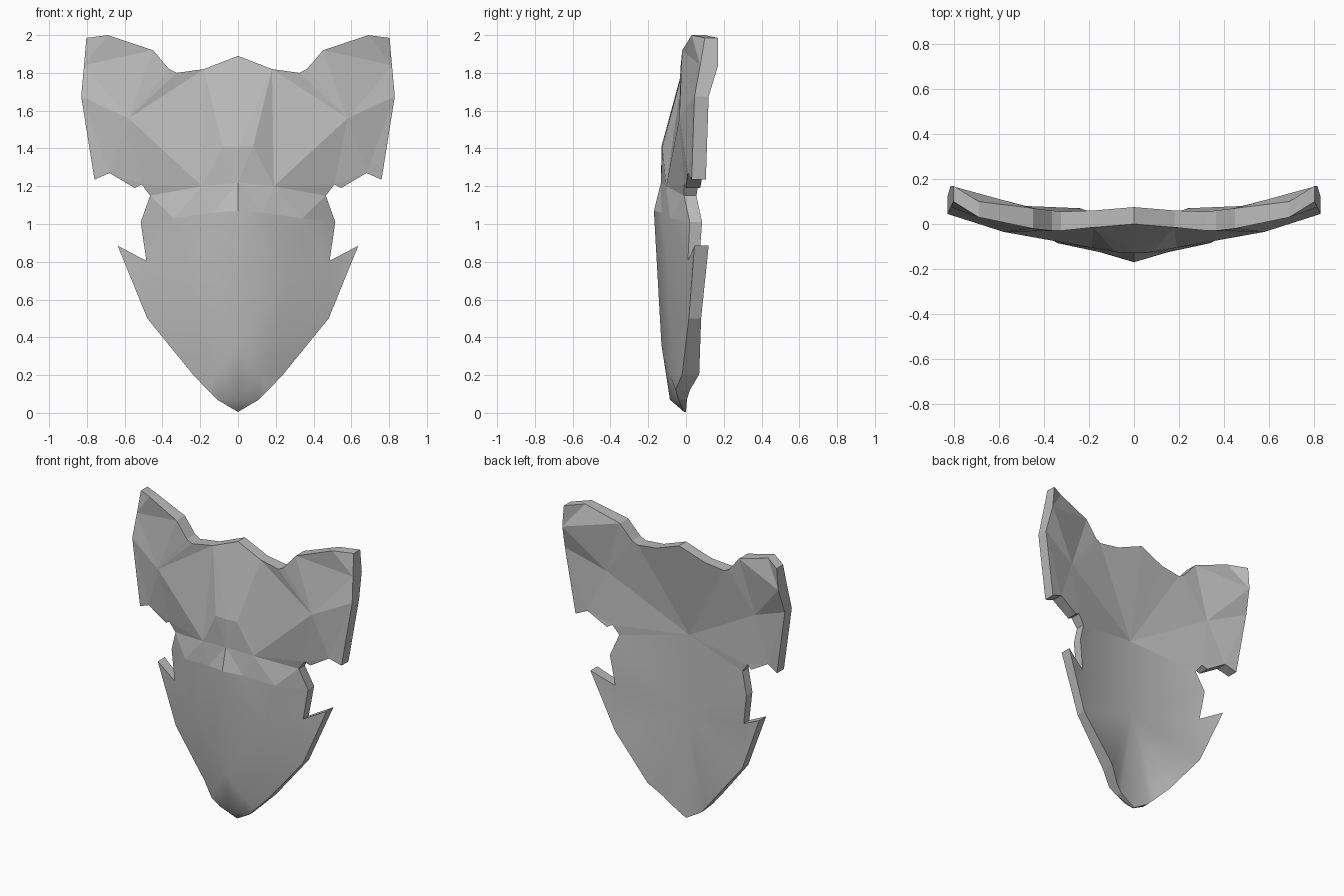
import bpy
import bmesh
from mathutils import Vector
from mathutils.geometry import delaunay_2d_cdt

cube = bpy.data.objects.get("Cube")
if cube:
    bpy.data.objects.remove(cube)

# Half outline from crown to chin: x, z, front y, back y
RIM = [
    (0, 1.89, 0, .075), (.18, 1.82, -.015, .06), (.325, 1.8, -.03, .055),
    (.365, 1.82, -.03, .06), (.45, 1.92, -.02, .07), (.69, 2, .03, .1),
    (.803, 1.985, .1, .17), (.815, 1.84, .075, .17), (.83, 1.675, .045, .12),
    (.76, 1.235, .03, .105), (.68, 1.27, .01, .09), (.545, 1.19, 0, .075),
    (.51, 1.21, -.01, .065), (.465, 1.15, -.01, .055), (.515, 1.01, .02, .085),
    (.485, .805, .01, .07), (.637, .885, .045, .12), (.48, .5, .015, .08),
    (.24, .205, -.02, .07), (.16, .12, -.055, .02), (.11, .07, -.04, .005), (0, .005, -.01, 0),
]
# Centre line from chin up to crown: x, z, y
FRONT_RIDGE = [(0, .07, -.085), (0, .36, -.13), (0, 1.07, -.17), (0, 1.22, -.132), (0, 1.41, -.13)]
BACK_VALLEY = [(0, .71, -.02), (0, 1.24, -.035)]
# Brow, cheek and ear points inside the outline
FRONT_INNER = [(.08, 1.41, -.125), (.13, 1.06, -.13), (.19, 1.2, -.105), (.34, 1.03, -.085),
               (.58, 1.56, -.035), (.27, .72, -.09), (.2, .42, -.085), (.11, .2, -.085)]
BACK_INNER = [(.56, 1.56, .055)]
# Creases given as pairs of points
FRONT_CREASES = [((.08, 1.41), (.19, 1.2)), ((.19, 1.2), (.58, 1.56)),
                 ((.18, 1.82), (.19, 1.2)), ((.18, 1.82), (.58, 1.56)),
                 ((.13, 1.06), (.34, 1.03)), ((0, 1.07), (.13, 1.06)),
                 ((.34, 1.03), (.465, 1.15)), ((.08, 1.41), (0, 1.41)),
                 ((.08, 1.41), (0, 1.22)), ((.34, 1.03), (.19, 1.2))]
BACK_CREASES = [((0, 1.24), p) for p in ((.18, 1.82), (.325, 1.8), (.56, 1.56), (.465, 1.15))]
BACK_CREASES += [((0, .71), p[:2]) for p in RIM[13:21] if p[0] < .6]


def add_sheet(bm, side, rim, ridge, inner, creases):
    """Triangulate one half of a sheet and return its rim vertices."""
    pts = rim + ridge + inner
    flat = [(p[0], p[1]) for p in pts]
    count = len(rim) + len(ridge)
    edges = [(i, (i + 1) % count) for i in range(count)]
    edges += [(flat.index(a), flat.index(b)) for a, b in creases]
    res = delaunay_2d_cdt([Vector(p) for p in flat], edges, [], 1, 1e-5)
    verts = []
    for co, origin in zip(res[0], res[3]):
        y = pts[origin[0]][2] if origin else min(pts, key=lambda p: (Vector(p[:2]) - co).length)[2]
        verts.append(bm.verts.new((side * co.x, y, co.y)))
    for tri in res[2]:
        face = bm.faces.new([verts[i] for i in tri])
        face.smooth = face.calc_center_median().z < 1.05
    lookup = {o: verts[i] for i, origin in enumerate(res[3]) for o in origin}
    return [lookup[i] for i in range(len(rim))]


bm = bmesh.new()
for side in (1, -1):
    front = add_sheet(bm, side, [(x, z, f) for x, z, f, b in RIM],
                      FRONT_RIDGE, FRONT_INNER, FRONT_CREASES)
    back = add_sheet(bm, side, [(x, z, b) for x, z, f, b in RIM],
                     BACK_VALLEY, BACK_INNER, BACK_CREASES)
    # Rim wall joining front and back
    for i in range(len(RIM) - 1):
        wall = bm.faces.new((front[i], front[i + 1], back[i + 1], back[i]))
        for edge in wall.edges:
            edge.smooth = False
bmesh.ops.remove_doubles(bm, verts=bm.verts[:], dist=1e-4)
bmesh.ops.recalc_face_normals(bm, faces=bm.faces[:])

mesh = bpy.data.meshes.new("mask_shell")
bm.to_mesh(mesh)
bm.free()
shell = bpy.data.objects.new("mask_shell", mesh)
bpy.context.collection.objects.link(shell)

grey = bpy.data.materials.new("plain_grey")
grey.use_nodes = True
colour = (.5, .5, .5, 1)
grey.diffuse_color = colour
grey.node_tree.nodes["Principled BSDF"].inputs["Base Color"].default_value = colour
mesh.materials.append(grey)
